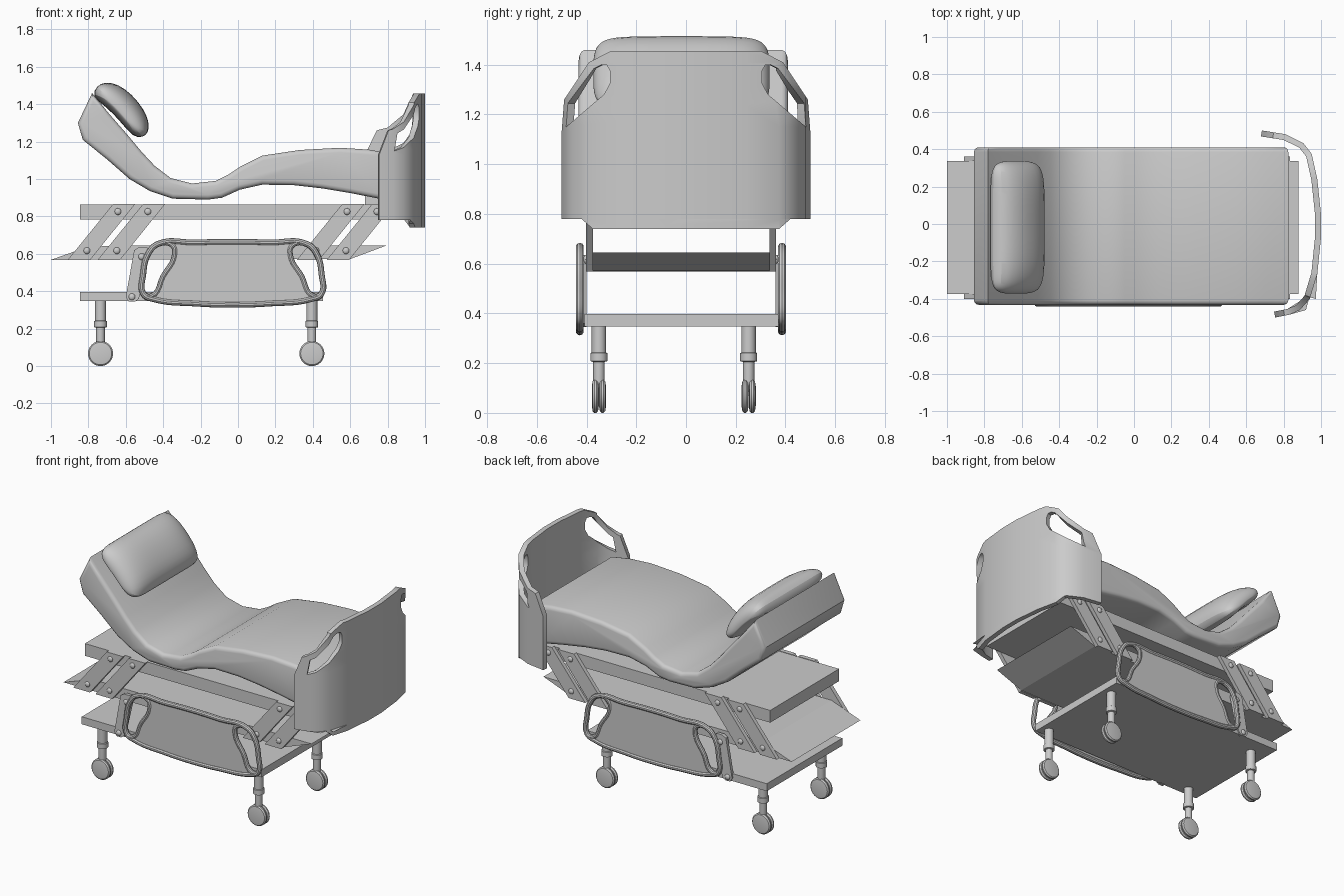
import bpy, bmesh, math
from mathutils import Vector, Matrix

if "Cube" in bpy.data.objects:
    bpy.data.objects.remove(bpy.data.objects["Cube"])

def finish(name, bm, loc=(0, 0, 0), smooth=True):
    bmesh.ops.recalc_face_normals(bm, faces=bm.faces[:])
    me = bpy.data.meshes.new(name)
    bm.to_mesh(me)
    bm.free()
    ob = bpy.data.objects.new(name, me)
    ob.location = loc
    bpy.context.collection.objects.link(ob)
    if smooth:
        bpy.ops.object.select_all(action='DESELECT')
        ob.select_set(True)
        bpy.context.view_layer.objects.active = ob
        bpy.ops.object.shade_smooth_by_angle(angle=math.radians(35))
    return ob

def prism(name, pts, y0, y1, bevel=0.0, smooth=False):
    """Extrude an x-z profile from y0 to y1; optionally bevel the side rims."""
    bm = bmesh.new()
    f = bm.faces.new([bm.verts.new((x, y0, z)) for x, z in pts])
    ext = bmesh.ops.extrude_face_region(bm, geom=[f], use_keep_orig=True)
    vs = [g for g in ext['geom'] if isinstance(g, bmesh.types.BMVert)]
    bmesh.ops.translate(bm, verts=vs, vec=(0, y1 - y0, 0))
    if bevel:
        bmesh.ops.recalc_face_normals(bm, faces=bm.faces[:])
        rim = [e for e in bm.edges if abs(e.verts[0].co.y - e.verts[1].co.y) < 1e-5]
        bmesh.ops.bevel(bm, geom=rim, offset=bevel, segments=3, profile=0.5, affect='EDGES')
    return finish(name, bm, smooth=smooth)

def box(name, x0, x1, y0, y1, z0, z1):
    return prism(name, [(x0, z0), (x1, z0), (x1, z1), (x0, z1)], y0, y1)

def curve_bm(loops, kind='BEZIER', fill=False, extrude=0.0, depth=0.0):
    """Closed planar curves in x-z turned into a bmesh (filled plate or tube)."""
    cu = bpy.data.curves.new('tmp', 'CURVE')
    cu.dimensions = '2D' if fill else '3D'
    cu.fill_mode = 'BOTH' if fill else 'FULL'
    cu.extrude, cu.bevel_depth, cu.bevel_resolution, cu.resolution_u = extrude, depth, 3, 6
    for pts in loops:
        s = cu.splines.new(kind)
        if kind == 'BEZIER':
            s.bezier_points.add(len(pts) - 1)
            for b, (x, z) in zip(s.bezier_points, pts):
                b.co = (x, z, 0)
                b.handle_left_type = b.handle_right_type = 'AUTO'
        else:
            s.points.add(len(pts) - 1)
            for p, (x, z) in zip(s.points, pts):
                p.co = (x, z, 0, 1)
        s.use_cyclic_u = True
    ob = bpy.data.objects.new('tmp', cu)
    bpy.context.collection.objects.link(ob)
    dg = bpy.context.evaluated_depsgraph_get()
    me = bpy.data.meshes.new_from_object(ob.evaluated_get(dg))
    bm = bmesh.new()
    bm.from_mesh(me)
    bpy.data.objects.remove(ob)
    bmesh.ops.remove_doubles(bm, verts=bm.verts[:], dist=1e-5)
    bmesh.ops.transform(bm, matrix=Matrix.Rotation(math.pi / 2, 4, 'X'), verts=bm.verts[:])
    return bm

# Mattress: bent side profile
prism('mattress', [
    (-.78, 1.46), (-.69, 1.35), (-.59, 1.235), (-.515, 1.145), (-.445, 1.07), (-.36, 1.005),
    (-.246, .976), (-.12, .99), (-.05, 1.025), (.01, 1.065), (.13, 1.125), (.33, 1.155),
    (.545, 1.167), (.7, 1.157), (.825, 1.135), (.825, .88), (.755, .895), (.6, .925), (.45, .95),
    (.3, .967), (.13, .97), (.01, .943), (-.085, .9), (-.16, .89), (-.35, .895), (-.47, .935),
    (-.58, 1.0), (-.7, 1.105), (-.83, 1.21), (-.856, 1.30)], -.432, .41, bevel=.025, smooth=True)

# Pillow: lofted rounded section, thinner toward both ends
prof = [(-.786, 1.44), (-.755, 1.50), (-.71, 1.52), (-.64, 1.507), (-.567, 1.453), (-.503, 1.373),
        (-.476, 1.308), (-.476, 1.25), (-.508, 1.222), (-.56, 1.222), (-.62, 1.298), (-.706, 1.39)]
c, d = Vector((-.635, 1.365)), Vector((.67, -.74)).normalized()
n = Vector((-d.y, d.x))
bm = bmesh.new()
rings = []
for i in range(25):
    t = math.sin((i / 24 - .5) * math.pi) * .999
    kl, kn = (1 - abs(t) ** 12) ** .25, (1 - abs(t) ** 4) ** .45
    ring = []
    for p in prof:
        v = Vector(p) - c
        q = c + d * v.dot(d) * kl + n * v.dot(n) * kn
        ring.append(bm.verts.new((q.x, -.018 + .355 * t, q.y)))
    rings.append(ring)
for a, b in zip(rings, rings[1:]):
    for j in range(12):
        bm.faces.new((a[j], a[j - 1], b[j - 1], b[j]))
bm.faces.new(rings[0])
bm.faces.new(rings[-1])
pillow = finish('pillow', bm)
pillow.data.shade_smooth()
pillow.modifiers.new('round', 'SUBSURF').levels = 1

# Decks and base plate
box('upper_deck', -.845, .88, -.375, .337, .783, .863)
prism('middle_deck', [(-1, .568), (.6, .572), (.795, .645), (-.79, .643)], -.375, .337)
box('base_plate', -.845, .455, -.408, .372, .348, .397)

def rivet(name, x, y, z):
    bm = bmesh.new()
    bmesh.ops.create_uvsphere(bm, u_segments=14, v_segments=8, radius=.018)
    bmesh.ops.scale(bm, vec=(1, .6, 1), verts=bm.verts[:])
    finish(name, bm, (x, y, z))

# Slanted lift arms with pivots
for side, y0, y1, yo in (('front', -.402, -.374, -.402), ('back', .336, .362, .362)):
    for k, dx in enumerate((0, .16, 1.225, 1.385)):
        prism(f'{side}_lift_arm_{k}', [(-.668 + dx, .866), (-.55 + dx, .866),
              (-.79 + dx, .568), (-.91 + dx, .568)], y0, y1)
        rivet(f'{side}_upper_pivot_{k}', -.642 + dx, yo, .826)
        rivet(f'{side}_lower_pivot_{k}', -.808 + dx, yo, .617)

# Side rails: thin plate, outer tube and two grip loops
xc = -.03
half = [(0, .664), (.2, .66), (.4, .652), (.45, .6), (.477, .49), (.475, .385), (.42, .358),
        (.2, .335), (0, .328)]
outer = [(xc + x, z) for x, z in half] + [(xc - x, z) for x, z in half[-2:0:-1]]
grip = [(.32, .645), (.4, .652), (.45, .6), (.477, .49), (.475, .385), (.43, .375), (.37, .48), (.31, .59)]
grips = [[(xc + s * x, z) for x, z in grip] for s in (1, -1)]
hole = [[(xc + s * (.395 + (x - .395) * .92), .52 + (z - .52) * .95) for x, z in grip] for s in (1, -1)]
for side, y, ym, yo in (('front', -.427, -.40, -.421), ('back', .386, .36, .381)):
    finish(f'{side}_rail_panel', curve_bm([outer] + hole, fill=True, extrude=.008), (0, y, 0))
    finish(f'{side}_rail_tube', curve_bm([outer], depth=.016), (0, y, 0))
    finish(f'{side}_rail_grips', curve_bm(grips, depth=.0145), (0, y, 0))
    # Hanger linking rail to base
    prism(f'{side}_rail_hanger', [(-.555, .62), (-.53, .635), (-.485, .635), (-.475, .6), (-.53, .36),
          (-.55, .345), (-.585, .345), (-.6, .37)], *sorted((ym, yo)))
    rivet(f'{side}_hanger_pivot_top', -.515, yo, .585)
    rivet(f'{side}_hanger_pivot_low', -.567, yo, .37)

# Casters: stepped post with twin domed wheels
def lathe(name, prof, loc, axis_y=False, seg=24):
    bm = bmesh.new()
    rs = [[bm.verts.new((r * math.cos(a), r * math.sin(a), h)) for a in
           [2 * math.pi * i / seg for i in range(seg)]] for r, h in prof]
    for a, b in zip(rs, rs[1:]):
        for j in range(seg):
            bm.faces.new((a[j - 1], a[j], b[j], b[j - 1]))
    bm.faces.new(rs[0])
    bm.faces.new(rs[-1])
    if axis_y:
        bmesh.ops.rotate(bm, matrix=Matrix.Rotation(math.pi / 2, 3, 'X'), verts=bm.verts[:])
    finish(name, bm, loc)

post = [(.02, .07), (.023, .13), (.023, .205), (.034, .208), (.034, .24), (.029, .243), (.029, .35)]
wheel = [(.04, -.014), (.06, -.011), (.067, -.004), (.067, .004), (.06, .011), (.04, .014)]
for i, (x, y) in enumerate([(x, y) for x in (-.735, .395) for y in (-.35, .252)]):
    lathe(f'caster_post_{i}', post, (x, y, 0))
    for s in (-1, 1):
        lathe(f'caster_wheel_{i}_{s}', wheel, (x, y + s * .0145, .067), axis_y=True, seg=32)

# Footboard: flat outline with hand holes, sliced and wrapped to a curved plan
knots = [(-.5, .755), (-.485, .83), (-.46, .887), (-.40, .94), (-.267, .98), (-.08, .999), (.05, 1.0),
         (.24, .98), (.375, .95), (.433, .905), (.48, .81), (.503, .665)]
rim = [(.5, 1.13), (.49, 1.26), (.39, 1.41), (.3, 1.456)]
low = [(-.5, .78), (-.42, .78), (-.375, .74), (.375, .74), (.42, .78), (.5, .78)]
outline = low + rim + [(-y, z) for y, z in rim[::-1]]
grip = [(.482, 1.15), (.475, 1.245), (.37, 1.385), (.34, 1.4), (.318, 1.398), (.306, 1.375),
        (.306, 1.325), (.33, 1.28), (.36, 1.255)]
bm = curve_bm([outline, grip, [(-y, z) for y, z in grip]], kind='POLY', fill=True)
for y, _ in knots[1:-1]:
    bmesh.ops.bisect_plane(bm, geom=bm.verts[:] + bm.edges[:] + bm.faces[:],
                           plane_co=(y, 0, 0), plane_no=(1, 0, 0))
for v in bm.verts:
    y = v.co.x
    for (ya, xa), (yb, xb) in zip(knots, knots[1:]):
        if y <= yb + 1e-6 or yb == knots[-1][0]:
            x = xa + (xb - xa) * (y - ya) / (yb - ya)
            break
    v.co = (x, y, v.co.z)
bmesh.ops.recalc_face_normals(bm, faces=bm.faces[:])
if sum(f.normal.x * f.calc_area() for f in bm.faces) < 0:
    bmesh.ops.reverse_faces(bm, faces=bm.faces[:])
board = [(f.normal.copy(), f) for f in bm.faces]
bmesh.ops.solidify(bm, geom=bm.faces[:], thickness=.032)
bm.verts.ensure_lookup_table()
over = max(v.co.x for v in bm.verts) - 1.0
bmesh.ops.translate(bm, verts=bm.verts[:], vec=(-over, 0, 0))
finish('footboard', bm)
